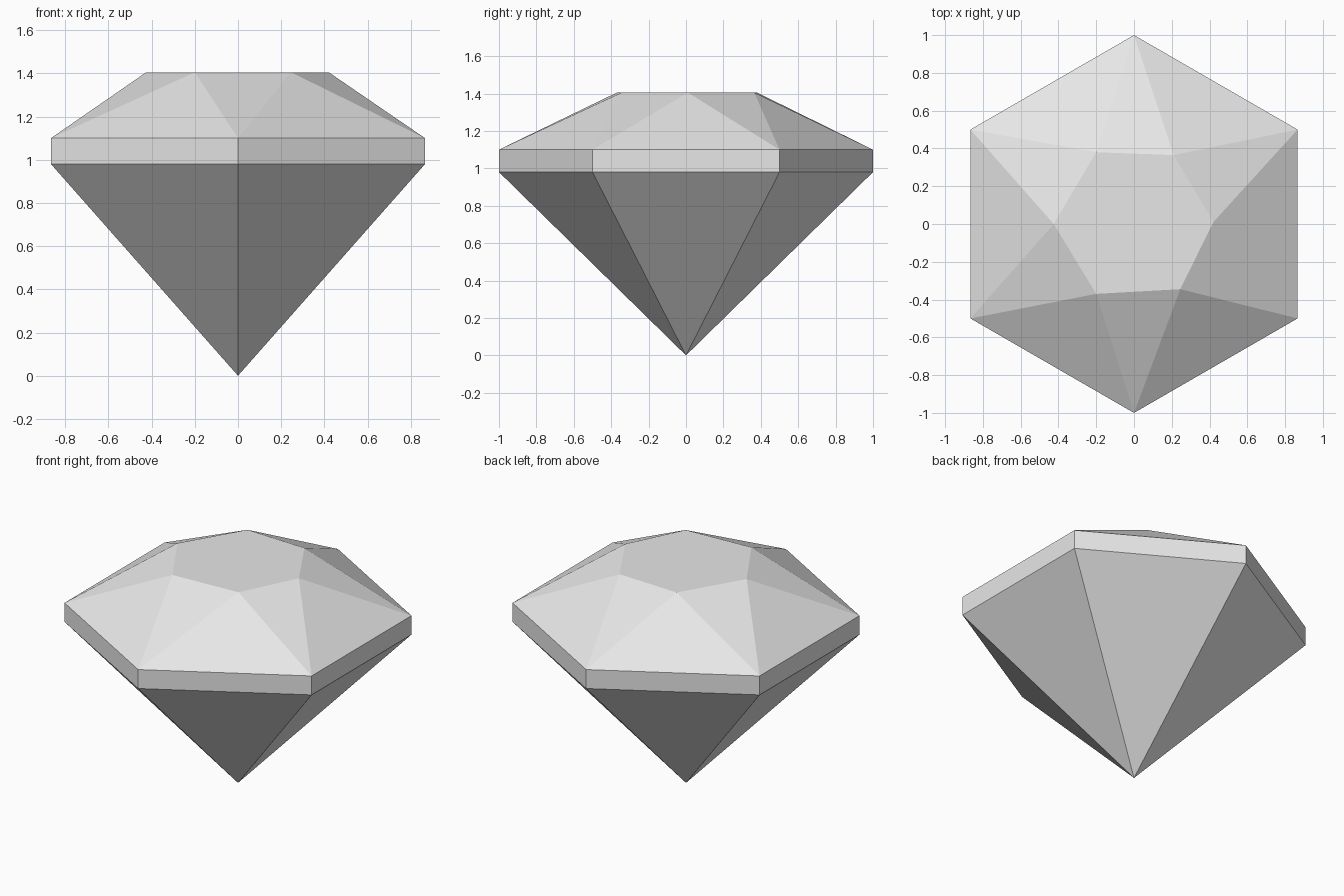
import bpy, bmesh
from math import cos, sin, radians

cube = bpy.data.objects.get("Cube")
if cube:
    bpy.data.objects.remove(cube, do_unlink=True)

grey = bpy.data.materials.new("pale_grey")
grey.use_nodes = True
grey.diffuse_color = (0.8, 0.8, 0.8, 1)
grey.node_tree.nodes["Principled BSDF"].inputs["Base Color"].default_value = (0.8, 0.8, 0.8, 1)

SIDES = 6
GIRDLE_LOW, GIRDLE_HIGH, TABLE_Z = 0.98, 1.10, 1.405
# Slightly irregular table corners, counter-clockwise from +x
TABLE = [(0.42, 0.01), (0.21, 0.365), (-0.2, 0.38),
         (-0.425, 0), (-0.2, -0.37), (0.245, -0.345)]

bm = bmesh.new()


def girdle_ring(z):
    """Hexagon with corners on the y axis."""
    angles = [radians(30 + 60 * i) for i in range(SIDES)]
    return [bm.verts.new((cos(a), sin(a), z)) for a in angles]


tip = bm.verts.new((0, 0, 0))
low = girdle_ring(GIRDLE_LOW)
high = girdle_ring(GIRDLE_HIGH)
table = [bm.verts.new((x, y, TABLE_Z)) for x, y in TABLE]

for i in range(SIDES):
    j = (i + 1) % SIDES
    bm.faces.new((tip, low[j], low[i]))                # pavilion facet
    bm.faces.new((low[i], low[j], high[j], high[i]))   # girdle band
    bm.faces.new((high[i], high[j], table[j]))         # crown facet on a girdle edge
    bm.faces.new((high[i], table[j], table[i]))        # crown facet on a table edge
bm.faces.new(table)
bmesh.ops.recalc_face_normals(bm, faces=bm.faces)

mesh = bpy.data.meshes.new("cut_gem")
bm.to_mesh(mesh)
bm.free()
mesh.materials.append(grey)
gem = bpy.data.objects.new("cut_gem", mesh)
bpy.context.collection.objects.link(gem)
